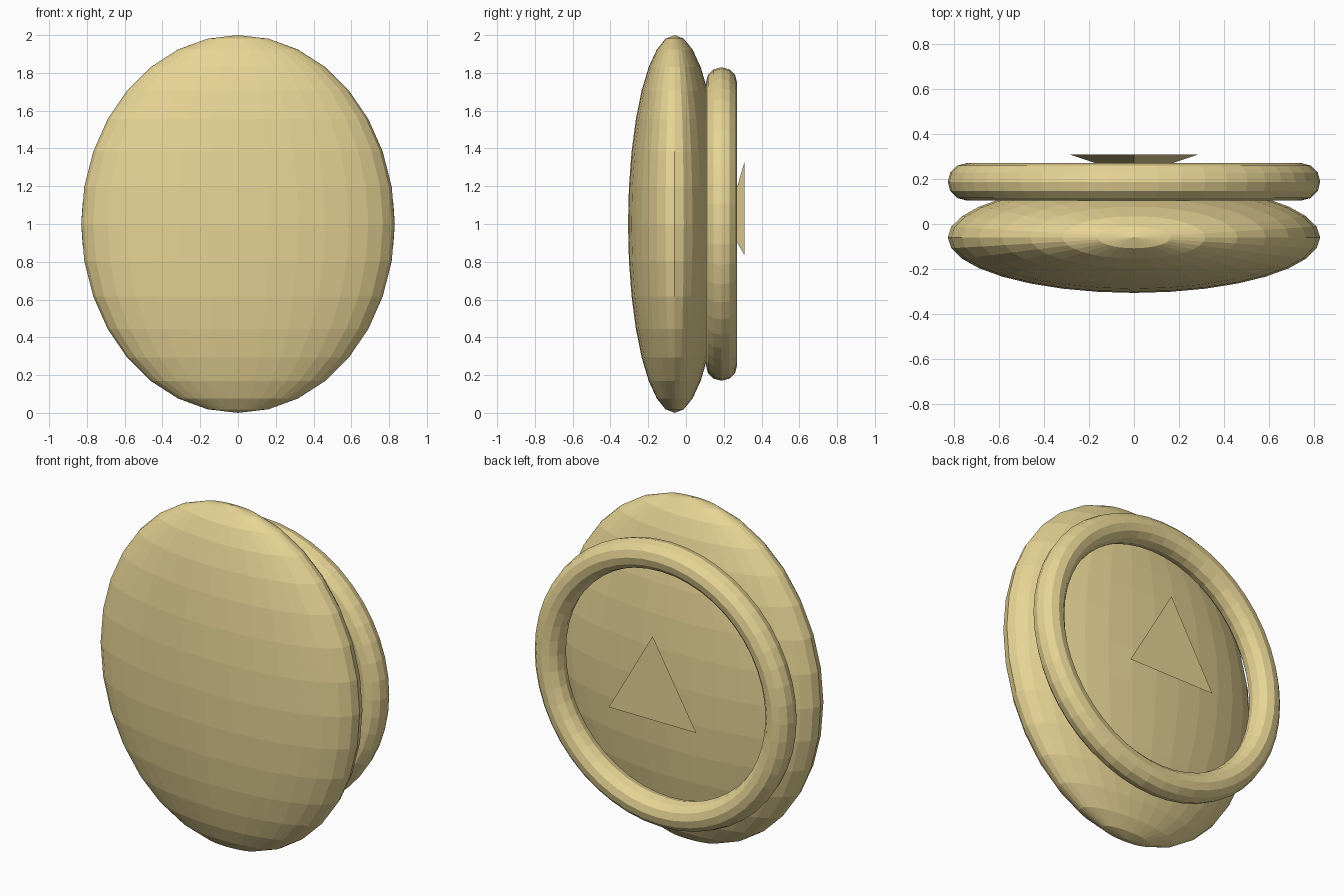
import bpy
from math import pi

if "Cube" in bpy.data.objects:
    bpy.data.objects.remove(bpy.data.objects["Cube"])

gold = bpy.data.materials.new("pale_gold")
gold.diffuse_color = (0.80, 0.66, 0.30, 1)
gold.use_nodes = True
gold.node_tree.nodes["Principled BSDF"].inputs["Base Color"].default_value = gold.diffuse_color


def finish(name):
    obj = bpy.context.object
    obj.name = name
    obj.data.materials.append(gold)
    bpy.ops.object.transform_apply(location=False, rotation=True, scale=True)
    bpy.ops.object.shade_flat()
    return obj


# Flattened oval body, poles up and down
bpy.ops.mesh.primitive_uv_sphere_add(segments=32, ring_count=16, radius=1,
                                     location=(0, -0.06, 1))
bpy.context.object.scale = (0.83, 0.247, 1)
finish("oval_body")

# Round ring standing upright behind the body
bpy.ops.mesh.primitive_torus_add(major_segments=48, minor_segments=12,
                                 major_radius=0.747, minor_radius=0.083,
                                 location=(0, 0.188, 1), rotation=(pi / 2, 0, 0))
finish("back_ring")

# Three-sided pyramid: flat base faces backwards, tip points to the body
bpy.ops.mesh.primitive_cone_add(vertices=3, radius1=0.327, radius2=0, depth=0.095,
                                location=(0, 0.2615, 1), rotation=(pi / 2, 0, 0))
finish("back_triangle")
